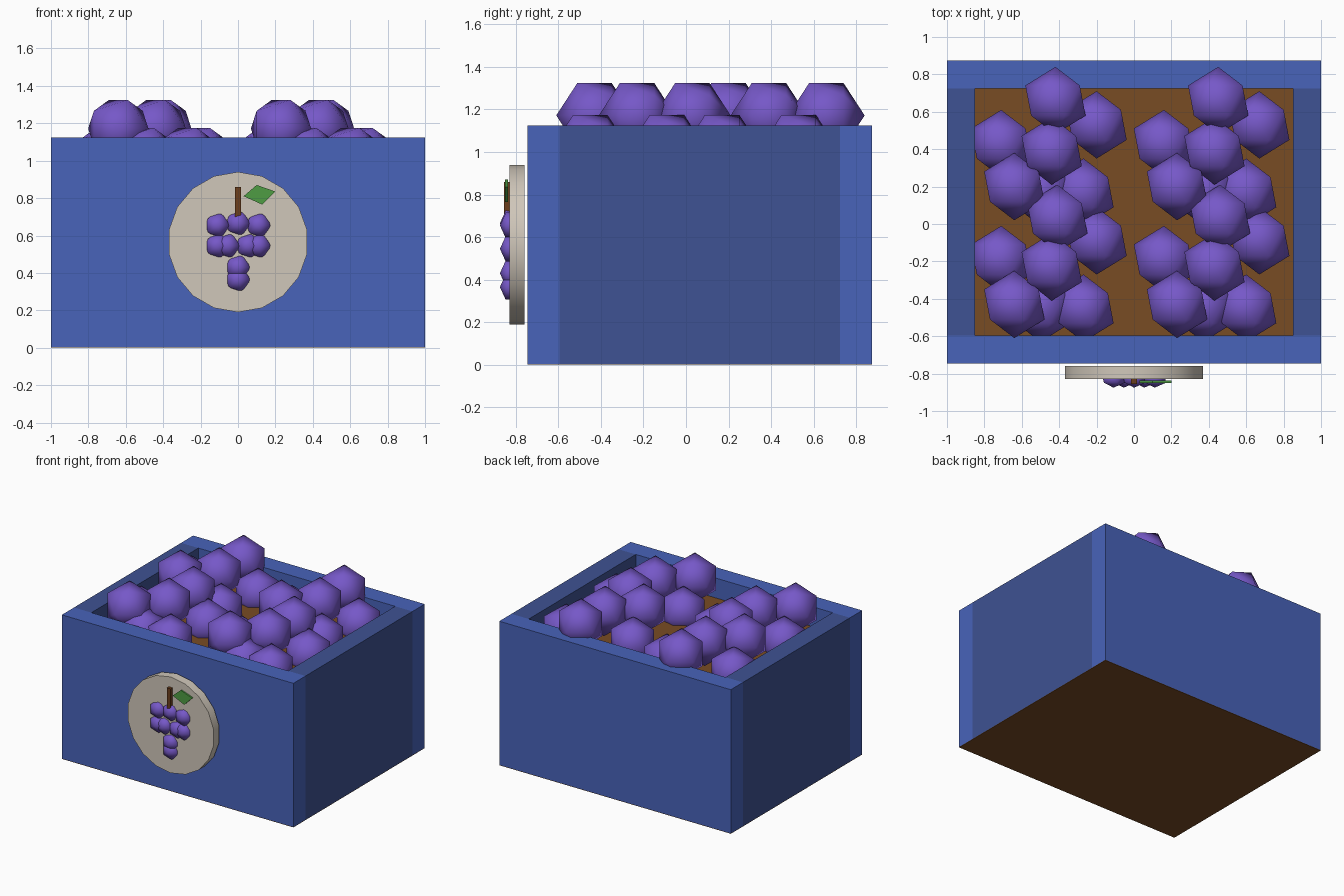
import bpy, bmesh, math
from mathutils import Matrix

default = bpy.data.objects.get("Cube")
if default:
    bpy.data.objects.remove(default, do_unlink=True)


def material(name, *rgb):
    """Flat material from sRGB bytes."""
    lin = [((c / 255 + 0.055) / 1.055) ** 2.4 for c in rgb] + [1.0]
    mat = bpy.data.materials.new(name)
    mat.use_nodes = True
    mat.diffuse_color = lin
    mat.node_tree.nodes["Principled BSDF"].inputs["Base Color"].default_value = lin
    return mat


blue = material("bright blue", 72, 99, 186)
navy = material("dull blue", 62, 82, 147)
brown = material("wood brown", 121, 76, 36)
purple = material("grape purple", 118, 88, 200)
cream = material("label cream", 208, 199, 186)
bark = material("stem brown", 108, 62, 28)
green = material("leaf green", 78, 156, 68)


def finish(name, bm, mat, smooth=None):
    mesh = bpy.data.meshes.new(name)
    bm.to_mesh(mesh)
    bm.free()
    mesh.materials.append(mat)
    obj = bpy.data.objects.new(name, mesh)
    bpy.context.collection.objects.link(obj)
    if smooth:
        bpy.ops.object.select_all(action="DESELECT")
        obj.select_set(True)
        bpy.context.view_layer.objects.active = obj
        bpy.ops.object.shade_smooth_by_angle(angle=math.radians(smooth))
    return obj


def box(name, mat, x, y, z):
    """Box spanning the (low, high) ranges."""
    bm = bmesh.new()
    spans = (x, y, z)
    move = Matrix.Translation([(a + b) / 2 for a, b in spans])
    size = Matrix.Diagonal([b - a for a, b in spans] + [1])
    bmesh.ops.create_cube(bm, size=1, matrix=move @ size)
    return finish(name, bm, mat)


def grape(name, radius, centre, depth=1):
    """Low-poly ball with its poles along y."""
    bm = bmesh.new()
    turn = Matrix.Rotation(math.pi / 2, 4, "X")
    squash = Matrix.Diagonal((1, depth, 1, 1))
    bmesh.ops.create_icosphere(bm, subdivisions=1, radius=radius,
                               matrix=Matrix.Translation(centre) @ squash @ turn)
    return finish(name, bm, purple, 60)


# Crate walls, base and raised floor
FRONT, BACK, WALL, TOP = -0.745, 0.875, 0.15, 1.125
INNER_Y = (FRONT + WALL, BACK - WALL)
BASE = 0.004
box("front_wall", blue, (-1, 1), (FRONT, INNER_Y[0]), (BASE, TOP))
box("back_wall", blue, (-1, 1), (INNER_Y[1], BACK), (BASE, TOP))
box("left_wall", navy, (1 - WALL, 1), INNER_Y, (BASE, TOP))
box("right_wall", navy, (-1, WALL - 1), INNER_Y, (BASE, TOP))
box("base_board", brown, (-1, 1), (FRONT, BACK), (0, BASE))
box("crate_floor", brown, (WALL - 1, 1 - WALL), INNER_Y, (BASE, 0.97))

# Two matching heaps of grapes, each in an upper and a lower layer
upper = [(-0.42, 0.66), (-0.44, 0.39), (-0.64, 0.2),
         (-0.41, 0.03), (-0.44, -0.23), (-0.64, -0.43)]
lower = [(-0.71, 0.43), (-0.2, 0.53), (-0.27, 0.17), (-0.5, 0.17),
         (-0.71, -0.19), (-0.2, -0.09), (-0.27, -0.45), (-0.5, -0.45)]
for shift in (0, 0.87):
    for layer, spots, z in (("upper", upper, 1.172), ("lower", lower, 1.022)):
        for x, y in spots:
            grape(layer + "_grape", 0.18, (x + shift, y, z))

# Round label on the front
bm = bmesh.new()
place = Matrix.Translation((0, -0.795, 0.565)) @ Matrix.Rotation(math.pi / 2, 4, "X")
spin = Matrix.Rotation(math.pi / 2, 4, "Z")
bmesh.ops.create_cone(bm, cap_ends=True, segments=18, radius1=0.375, radius2=0.375,
                      depth=0.07, matrix=place @ spin)
# Turn the disc so that one corner points straight up
peak = max(bm.verts, key=lambda v: v.co.z).co
lean = math.atan2(peak.x, peak.z - 0.565)
bmesh.ops.rotate(bm, verts=bm.verts, cent=(0, 0, 0.565),
                 matrix=Matrix.Rotation(-lean, 3, "Y"))
finish("label_disc", bm, cream, 30)

# Bunch of small grapes on the label
for z, row in ((0.655, (-0.11, 0, 0.11)), (0.545, (-0.11, -0.055, 0.055, 0.11)),
               (0.43, (0,)), (0.365, (0,))):
    for x in row:
        grape("label_grape", 0.07, (x, -0.826, z + (0.01 if x == 0 and z > 0.6 else 0)), 0.7)

# Stem and leaf
box("label_stem", bark, (-0.016, 0.016), (-0.855, -0.825), (0.7, 0.86))
bm = bmesh.new()
outline = [(0.03, 0.81), (0.1, 0.87), (0.2, 0.835), (0.13, 0.765)]
face = bm.faces.new([bm.verts.new((x, -0.838, z)) for x, z in outline])
extruded = bmesh.ops.extrude_face_region(bm, geom=[face])["geom"]
bmesh.ops.translate(bm, vec=(0, -0.012, 0),
                    verts=[v for v in extruded if isinstance(v, bmesh.types.BMVert)])
bmesh.ops.recalc_face_normals(bm, faces=bm.faces)
finish("label_leaf", bm, green)
